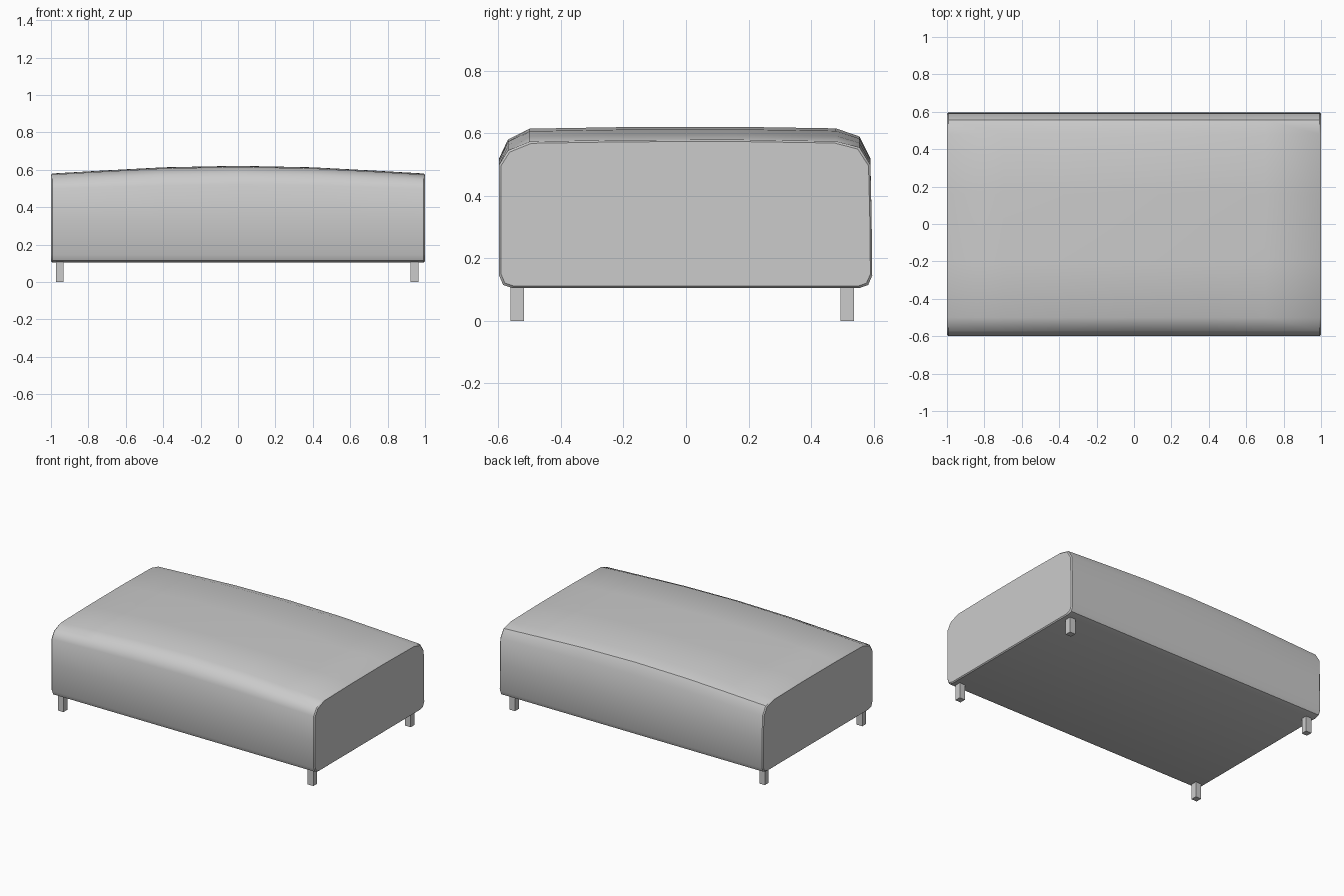
import bpy, bmesh, math

if "Cube" in bpy.data.objects:
    bpy.data.objects.remove(bpy.data.objects["Cube"])

# Cushion: rounded cross-section lofted along x, with a crowned top
PROFILE = [(-0.555, 0.105), (0.555, 0.105), (0.583, 0.115), (0.596, 0.145),
           (0.594, 0.33), (0.59, 0.52), (0.555, 0.59), (0.48, 0.616),
           (0.16, 0.621), (-0.2, 0.62), (-0.5, 0.615), (-0.57, 0.58),
           (-0.598, 0.52), (-0.598, 0.33), (-0.598, 0.145), (-0.585, 0.115)]
# x position, drop of the top, inset of the rim
SECTIONS = [(-1.0, 0.042, 0.006), (-0.993, 0.041, 0), (-0.7, 0.024, 0),
            (-0.4, 0.008, 0), (0, 0, 0), (0.4, 0.008, 0), (0.7, 0.024, 0),
            (0.993, 0.041, 0), (1.0, 0.042, 0.006)]


def ring(bm, x, drop, inset):
    verts = []
    for y, z in PROFILE:
        if z > 0.5:
            z -= drop * (0.5 if z < 0.55 else 0.85 if z < 0.6 else 1)
        y *= 1 - inset / 0.6
        z = 0.36 + (z - 0.36) * (1 - inset / 0.26)
        verts.append(bm.verts.new((x, y, z)))
    return verts


def add_object(name, bm):
    bmesh.ops.recalc_face_normals(bm, faces=bm.faces)
    mesh = bpy.data.meshes.new(name)
    bm.to_mesh(mesh)
    bm.free()
    obj = bpy.data.objects.new(name, mesh)
    bpy.context.collection.objects.link(obj)
    return obj


bm = bmesh.new()
rings = [ring(bm, *s) for s in SECTIONS]
n = len(PROFILE)
for a, b in zip(rings, rings[1:]):
    for i in range(n):
        j = (i + 1) % n
        bm.faces.new((a[i], a[j], b[j], b[i]))
bm.faces.new(rings[0])
bm.faces.new(rings[-1])
cushion = add_object("cushion", bm)
bpy.context.view_layer.objects.active = cushion
cushion.select_set(True)
bpy.ops.object.shade_smooth_by_angle(angle=math.radians(40))

# Four short square legs
for side, x in (("left", -0.953), ("right", 0.943)):
    for end, y in (("front", -0.54), ("back", 0.516)):
        bm = bmesh.new()
        bmesh.ops.create_cube(bm, size=1)
        bmesh.ops.scale(bm, vec=(0.042, 0.042, 0.11), verts=bm.verts)
        bmesh.ops.translate(bm, vec=(x, y, 0.055), verts=bm.verts)
        add_object(f"{end}_{side}_leg", bm)
